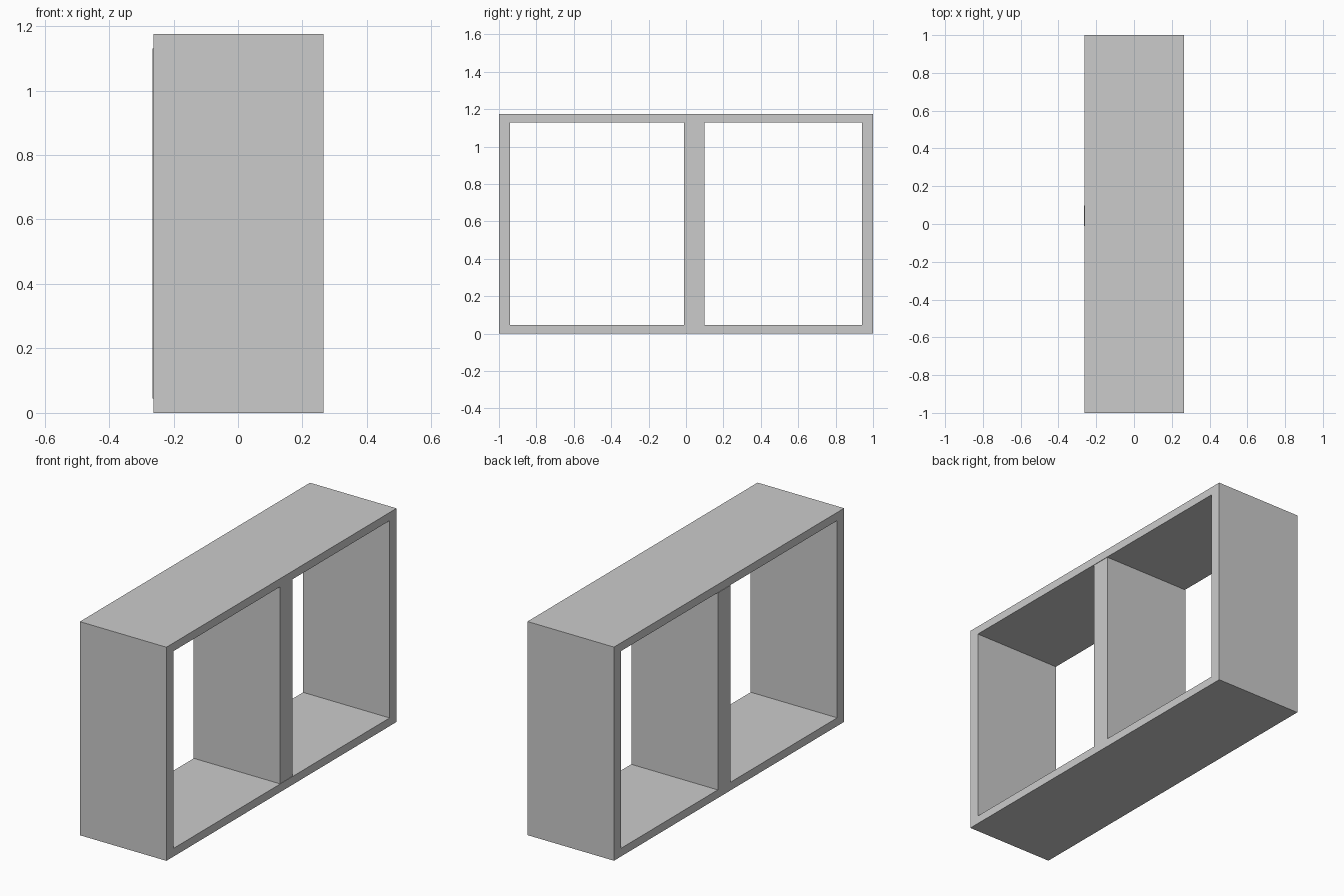
import bpy
import bmesh

if "Cube" in bpy.data.objects:
    bpy.data.objects.remove(bpy.data.objects["Cube"])

HALF_LENGTH, HEIGHT = 1.0, 1.175
SIDE, SLAB = 0.06, 0.045          # thickness of end walls and of top and bottom
BACK, FRONT = -0.262, 0.2645      # x range of the frame
STEP = 0.0025                     # slight offset of the divider

grey = bpy.data.materials.new("light_grey")
grey.use_nodes = True
colour = (0.6, 0.6, 0.6, 1)
grey.diffuse_color = colour
grey.node_tree.nodes["Principled BSDF"].inputs["Base Color"].default_value = colour


def finish(name, bm):
    bmesh.ops.recalc_face_normals(bm, faces=bm.faces)
    mesh = bpy.data.meshes.new(name)
    bm.to_mesh(mesh)
    bm.free()
    mesh.materials.append(grey)
    obj = bpy.data.objects.new(name, mesh)
    bpy.context.collection.objects.link(obj)
    return obj


def rectangle(bm, x, y0, y1, z0, z1):
    corners = ((y0, z0), (y1, z0), (y1, z1), (y0, z1))
    return [bm.verts.new((x, y, z)) for y, z in corners]


def extrude_x(bm, depth):
    result = bmesh.ops.extrude_face_region(bm, geom=bm.faces[:])
    moved = [v for v in result["geom"] if isinstance(v, bmesh.types.BMVert)]
    bmesh.ops.translate(bm, verts=moved, vec=(depth, 0, 0))


# Outer frame: a rectangular ring extruded through the depth
bm = bmesh.new()
outer = rectangle(bm, BACK, -HALF_LENGTH, HALF_LENGTH, 0, HEIGHT)
inner = rectangle(bm, BACK, SIDE - HALF_LENGTH, HALF_LENGTH - SIDE, SLAB, HEIGHT - SLAB)
for i in range(4):
    j = (i + 1) % 4
    bm.faces.new((outer[i], outer[j], inner[j], inner[i]))
extrude_x(bm, FRONT - BACK)
finish("outer_frame", bm)

# Upright divider between the two openings
bm = bmesh.new()
bm.faces.new(rectangle(bm, BACK - STEP, -0.01, 0.098, SLAB, HEIGHT - SLAB))
extrude_x(bm, FRONT - BACK)
finish("divider", bm)
